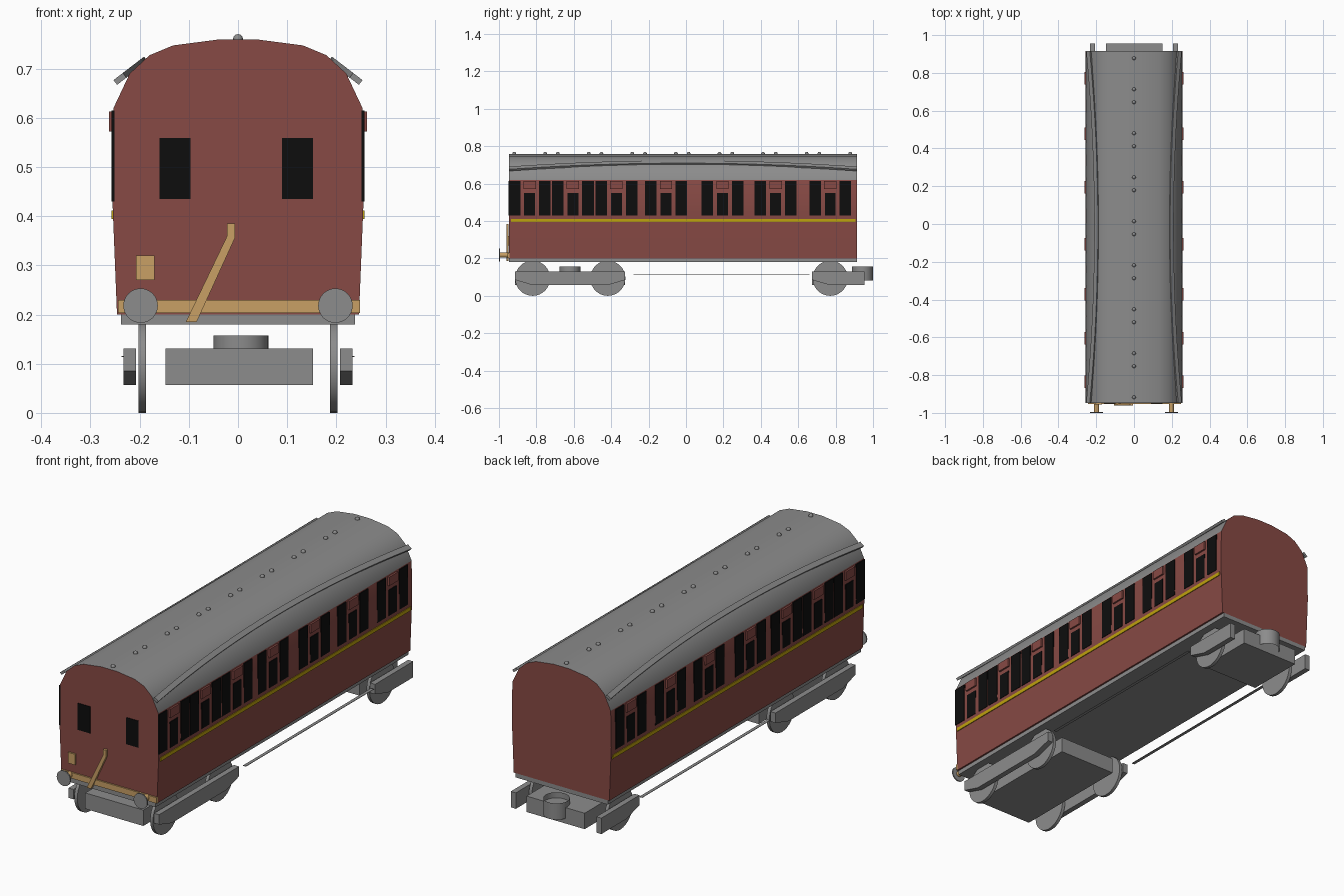
import bpy, bmesh, math
from mathutils import Matrix, Vector

if "Cube" in bpy.data.objects:
    bpy.data.objects.remove(bpy.data.objects["Cube"])

def mat(name, r, g, b):
    m = bpy.data.materials.new(name)
    m.diffuse_color = (r, g, b, 1)
    m.use_nodes = True
    m.node_tree.nodes["Principled BSDF"].inputs["Base Color"].default_value = m.diffuse_color
    return m

RED = mat("maroon", 0.242, 0.067, 0.058)
GREY = mat("grey", 0.262, 0.262, 0.262)
BLACK = mat("window_black", 0.004, 0.004, 0.004)
TAN = mat("tan", 0.58, 0.35, 0.13)
YELLOW = mat("yellow", 0.52, 0.36, 0.004)

def finish(name, bm, *mats):
    bmesh.ops.recalc_face_normals(bm, faces=bm.faces[:])
    me = bpy.data.meshes.new(name)
    bm.to_mesh(me)
    bm.free()
    for m in mats:
        me.materials.append(m)
    ob = bpy.data.objects.new(name, me)
    bpy.context.collection.objects.link(ob)
    return ob

def loft(name, rings, *mats):
    """Skin a list of closed rings and cap both ends."""
    bm = bmesh.new()
    vs = [[bm.verts.new(p) for p in ring] for ring in rings]
    n = len(rings[0])
    for a, b in zip(vs, vs[1:]):
        for i in range(n):
            bm.faces.new((a[i], a[(i + 1) % n], b[(i + 1) % n], b[i]))
    bm.faces.new(vs[0])
    bm.faces.new(vs[-1][::-1])
    return finish(name, bm, *mats)

def prism_y(name, pts, y0, y1, *mats):
    return loft(name, [[(x, y, z) for x, z in pts] for y in (y0, y1)], *mats)

def prism_x(name, pts, x0, x1, *mats):
    return loft(name, [[(x, y, z) for y, z in pts] for x in (x0, x1)], *mats)

def box(name, x0, x1, y0, y1, z0, z1, m):
    return prism_y(name, [(x0, z0), (x1, z0), (x1, z1), (x0, z1)], y0, y1, m)

def cyl(name, loc, r, depth, axis, m, caps=True, seg=32):
    bm = bmesh.new()
    rot = {"x": Matrix.Rotation(math.pi / 2, 4, "Y"),
           "y": Matrix.Rotation(math.pi / 2, 4, "X"),
           "z": Matrix()}[axis]
    bmesh.ops.create_cone(bm, cap_ends=caps, segments=seg, radius1=r, radius2=r,
                          depth=depth, matrix=Matrix.Translation(loc) @ rot)
    return finish(name, bm, m)

Y0, Y1 = -0.947, 0.915

# Coach body: one profile, roof faces grey, the rest maroon
half = [(0.246, 0.2), (0.256, 0.45), (0.253, 0.62), (0.22, 0.69), (0.18, 0.727),
        (0.132, 0.747), (0.04, 0.759)]
body = prism_y("coach_body", half + [(-x, z) for x, z in reversed(half)], Y0, Y1, RED, GREY)
for p in body.data.polygons:
    if p.center.z > 0.62 and abs(p.normal.y) < 0.5:
        p.material_index = 1

# Underframe and front buffer beam
box("underframe", -0.238, 0.238, Y0, Y1, 0.18, 0.2, GREY)
box("buffer_beam", -0.244, 0.248, Y0 - 0.007, Y0 + 0.003, 0.203, 0.23, TAN)

# Roof ventilators in pairs, single ones at the ends
for k in range(-1, 8):
    for s in (-1, 1):
        y = 0.679 - 0.233 * k + 0.034 * s
        if Y0 < y < Y1 and not (k == -1 and s == 1) and not (k == 7 and s == -1):
            bm = bmesh.new()
            bmesh.ops.create_uvsphere(bm, u_segments=12, v_segments=8, radius=0.01,
                                      matrix=Matrix.Translation((0, y, 0.76)))
            finish("roof_vent", bm, GREY)

DOORS = [-0.836, -0.605, -0.372, -0.107, 0.195, 0.479, 0.771]
for s in (-1, 1):
    # Curved rain strip on the roof
    along = Vector((0.79, 0, -0.61)) * 0.012
    out = Vector((0.61, 0, 0.79)) * 0.006
    rings = []
    for i in range(25):
        u = i / 12 - 1
        c = Vector((0.197 + 0.043 * u * u, (Y0 + Y1) / 2 + u * (Y1 - Y0) / 2,
                    0.712 - 0.033 * u * u))
        ring = [c + along + out, c + along - out, c - along - out, c - along + out]
        rings.append([(s * p.x, p.y, p.z) for p in ring])
    loft("rain_strip", rings, GREY)

    # Waist stripe
    box("waist_stripe", s * 0.251, s * 0.2575, -0.935, 0.905, 0.394, 0.411, YELLOW)

    # Compartments: door window and vent hood between two tall windows
    for d in DOORS:
        box("door_window", s * 0.251, s * 0.2575, d - 0.029, d + 0.029, 0.43, 0.55, BLACK)
        box("door_hood", s * 0.25, s * 0.262, d - 0.033, d + 0.033, 0.572, 0.613, RED)
        for o in (-0.081, 0.081):
            box("side_window", s * 0.251, s * 0.2575, d + o - 0.031, d + o + 0.031,
                0.43, 0.615, BLACK)

    # Buffers
    cyl("buffer_shaft", (s * 0.198, -0.97, 0.218), 0.013, 0.052, "y", TAN, seg=16)
    cyl("buffer_head", (s * 0.198, -0.997, 0.218), 0.035, 0.006, "y", GREY)

    # Bogie side frames with tapered ends
    prism_x("front_bogie_frame", [(-0.913, 0.131), (-0.325, 0.131), (-0.325, 0.085),
            (-0.42, 0.057), (-0.82, 0.057), (-0.913, 0.085)], s * 0.207, s * 0.233, GREY)
    prism_x("rear_bogie_frame", [(0.675, 0.131), (0.955, 0.131), (0.955, 0.057),
            (0.77, 0.057), (0.675, 0.085)], s * 0.207, s * 0.233, GREY)

    # Wheels
    for y in (-0.82, -0.418, 0.771):
        cyl("wheel", (s * 0.195, y, 0.094), 0.094, 0.015, "x", GREY)

    # Low flat rod between the bogies
    box("underbody_rod", s * 0.222, s * 0.237, -0.28, 0.66, 0.114, 0.116, GREY)

# Bogie centre blocks and open pivot rings
box("front_bogie_block", -0.147, 0.152, -0.913, -0.325, 0.057, 0.131, GREY)
box("rear_bogie_block", -0.147, 0.152, 0.675, 0.955, 0.057, 0.131, GREY)
for y in (-0.62, 0.943):
    cyl("bogie_pivot", (0.006, y, 0.119), 0.056, 0.076, "z", GREY, caps=False)

# Front end: windows, socket box and bent pipe
for x0, x1 in ((-0.16, -0.097), (0.089, 0.152)):
    box("end_window", x0, x1, Y0 - 0.003, Y0 + 0.003, 0.435, 0.559, BLACK)
box("socket_box", -0.207, -0.17, Y0 - 0.008, Y0 + 0.003, 0.27, 0.32, TAN)
prism_y("end_pipe", [(-0.022, 0.385), (-0.006, 0.385), (-0.006, 0.356), (-0.084, 0.185),
                     (-0.106, 0.185), (-0.022, 0.36)], Y0 - 0.014, Y0 - 0.002, TAN)

# Smooth the round parts, keep edges sharp
for ob in bpy.context.scene.objects:
    ob.select_set(True)
bpy.context.view_layer.objects.active = body
bpy.ops.object.shade_smooth_by_angle(angle=math.radians(30))
